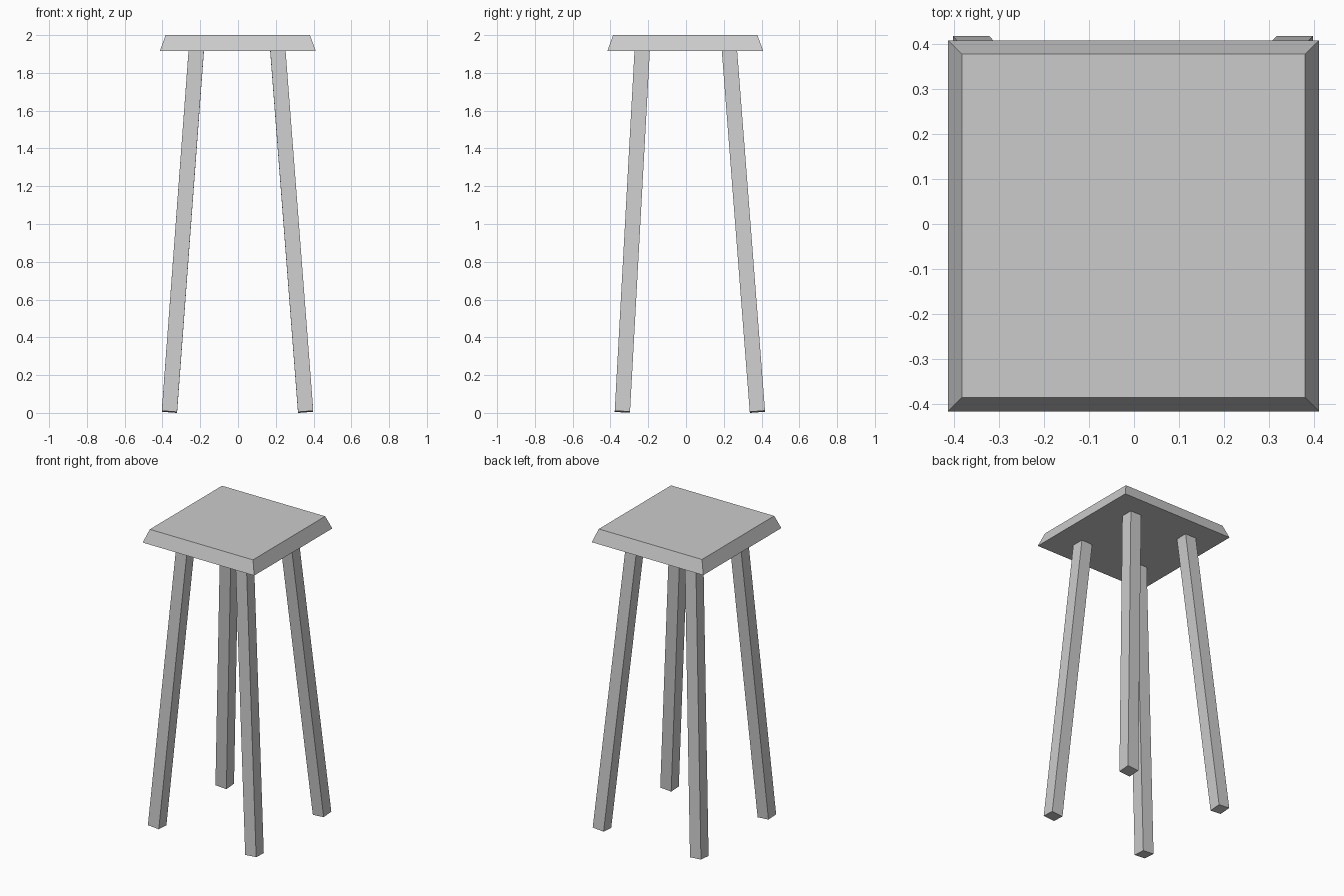
import bpy, bmesh
from mathutils import Vector, Matrix

if "Cube" in bpy.data.objects:
    bpy.data.objects.remove(bpy.data.objects["Cube"])


def make_object(name, bm):
    bmesh.ops.recalc_face_normals(bm, faces=bm.faces)
    mesh = bpy.data.meshes.new(name)
    bm.to_mesh(mesh)
    bm.free()
    obj = bpy.data.objects.new(name, mesh)
    bpy.context.collection.objects.link(obj)
    return obj


def make_seat(center, z0, z1, bottom_half, top_half):
    # square slab whose sides slope in toward the top
    bm = bmesh.new()
    bmesh.ops.create_cube(bm, size=2)
    for v in bm.verts:
        half, z = (top_half, z1) if v.co.z > 0 else (bottom_half, z0)
        v.co = (center[0] + v.co.x * half, center[1] + v.co.y * half, z)
    return make_object("seat", bm)


def make_leg(name, foot, head, width=0.081):
    # square bar laid along the line from foot to head
    foot, head = Vector(foot), Vector(head)
    axis = (head - foot).normalized()
    side = (Vector((1, 0, 0)) - axis * axis.x).normalized()
    depth = axis.cross(side)
    rot = Matrix((side, depth, axis)).transposed()
    bm = bmesh.new()
    bmesh.ops.create_cube(bm, size=1)
    for v in bm.verts:
        local = Vector((v.co.x * width, v.co.y * width,
                        v.co.z * (head - foot).length))
        v.co = (foot + head) / 2 + rot @ local
    return make_object(name, bm)


# seat
make_seat((-0.001, -0.004), 1.915, 2.0, 0.413, 0.382)

# legs: the back pair splays further than the front pair
for side, fx, hx in (("left", -0.363, -0.221), ("right", 0.358, 0.211)):
    make_leg("front_" + side + "_leg", (fx, -0.337, 0.006), (hx, -0.232, 1.918))
    make_leg("back_" + side + "_leg", (fx, 0.378, 0.006), (hx, 0.230, 1.918))
